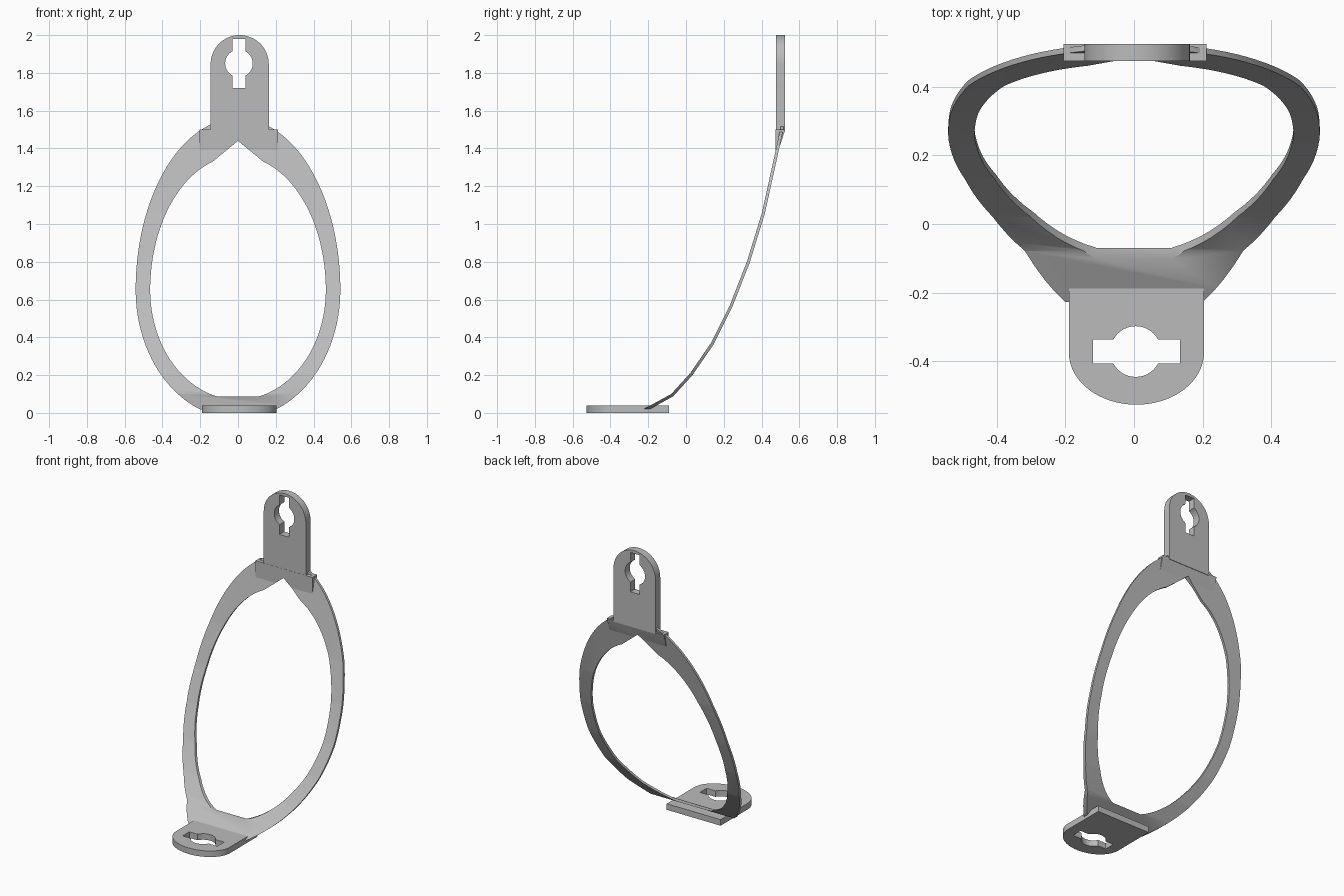
import bpy, bmesh
from math import sin, cos, pi, asin

cube = bpy.data.objects.get("Cube")
if cube:
    bpy.data.objects.remove(cube, do_unlink=True)

# One plain grey for the whole bracket
grey = bpy.data.materials.new("plain grey")
grey.use_nodes = True
grey.diffuse_color = (0.5, 0.5, 0.5, 1)
grey.node_tree.nodes["Principled BSDF"].inputs["Base Color"].default_value = grey.diffuse_color

PLACE = {"x": lambda a, b, t: (t, a, b),
         "y": lambda a, b, t: (a, t, b),
         "z": lambda a, b, t: (a, b, t)}


def prism(name, points, axis, lo, hi):
    """Extrude a closed 2D outline along an axis."""
    bm = bmesh.new()
    rings = [[bm.verts.new(PLACE[axis](a, b, t)) for a, b in points] for t in (lo, hi)]
    bm.faces.new(rings[0])
    bm.faces.new(rings[1])
    n = len(points)
    for i in range(n):
        j = (i + 1) % n
        bm.faces.new((rings[0][i], rings[0][j], rings[1][j], rings[1][i]))
    bmesh.ops.recalc_face_normals(bm, faces=bm.faces)
    mesh = bpy.data.meshes.new(name)
    bm.to_mesh(mesh)
    bm.free()
    obj = bpy.data.objects.new(name, mesh)
    obj.data.materials.append(grey)
    bpy.context.collection.objects.link(obj)
    return obj


def boolean(obj, cutter, operation):
    mod = obj.modifiers.new(operation.title(), "BOOLEAN")
    mod.object = cutter
    mod.operation = operation
    mod.solver = "EXACT"
    cutter.hide_render = True
    bpy.context.view_layer.objects.active = obj
    bpy.ops.object.modifier_apply(modifier=mod.name)


def arc(cx, cy, rx, ry, start, end, n):
    return [(cx + rx * cos(start + (end - start) * i / n),
             cy + ry * sin(start + (end - start) * i / n)) for i in range(n + 1)]


def keyhole(cx, cy, r, half, left, right):
    """Circle crossed by a slot, as one outline."""
    a = asin(half / r)
    return (arc(cx, cy, r, r, a, pi - a, 14) + [(left, cy + half), (left, cy - half)]
            + arc(cx, cy, r, r, pi + a, 2 * pi - a, 14) + [(right, cy - half), (right, cy + half)])


def egg(width, mid, up, down, top_x, low_x, peak=None):
    """Mirrored egg outline: two half ellipses with trimmed ends."""
    t0, t1 = -pi / 2 + asin(low_x / width), pi / 2 - asin(top_x / width)
    right = []
    for i in range(41):
        t = t0 + (t1 - t0) * i / 40
        right.append((width * cos(t), mid + (up if t > 0 else down) * sin(t)))
    crown = [(0, peak)] if peak else []
    return right + crown + [(-x, z) for x, z in reversed(right)]


# Curved strap: bent sheet trimmed to an egg-shaped ring
bend = [(-0.225, 0.015), (-0.18, 0.04), (-0.07, 0.1), (0.03, 0.21), (0.14, 0.37), (0.24, 0.57),
        (0.33, 0.8), (0.41, 1.06), (0.485, 1.4), (0.515, 1.54)]
back = []
for i, (y, z) in enumerate(bend):
    (ya, za), (yb, zb) = bend[max(i - 1, 0)], bend[min(i + 1, len(bend) - 1)]
    length = ((yb - ya) ** 2 + (zb - za) ** 2) ** 0.5
    back.append((y + 0.016 * (zb - za) / length, z - 0.016 * (yb - ya) / length))
shifted = [(y - 0.008, z) for y, z in bend]
strap = prism("curved_strap", shifted + [(y - 0.008, z) for y, z in reversed(back)], "x", -0.7, 0.7)
outline = prism("outline_cutter", egg(0.542, 0.65, 0.91, 0.68, 0.145, 0.2), "y", -1, 1)
opening = prism("opening_cutter", egg(0.465, 0.65, 0.71, 0.58, 0.135, 0.11, 1.44), "y", -1.2, 1.2)
boolean(strap, outline, "INTERSECT")
boolean(strap, opening, "DIFFERENCE")

# Wedge joining the strap to the upright tab
wedge = prism("joining_wedge", [(0.475, 1.5), (0.525, 1.5), (0.5, 1.42), (0.475, 1.37)],
              "x", -0.205, 0.212)
boolean(wedge, opening, "DIFFERENCE")

# Upright tab with keyhole
upper_tab = prism("upper_tab", [(-0.145, 1.49), (0.163, 1.49)]
                  + arc(0.009, 1.846, 0.154, 0.154, 0, pi, 32), "y", 0.476, 0.525)
slot = keyhole(1.85, 0.005, 0.073, 0.034, 1.72, 1.98)
upper_hole = prism("upper_hole_cutter", [(x, z) for z, x in slot], "y", 0.3, 0.7)
boolean(upper_tab, upper_hole, "DIFFERENCE")

# Flat foot tab with keyhole
foot_tab = prism("foot_tab", [(0.204, -0.09), (-0.19, -0.09)]
                 + arc(0.007, -0.375, 0.197, 0.152, pi, 2 * pi, 32), "z", 0, 0.04)
foot_hole = prism("foot_hole_cutter", keyhole(0.005, -0.372, 0.074, 0.035, -0.12, 0.134),
                  "z", -0.1, 0.2)
boolean(foot_tab, foot_hole, "DIFFERENCE")

for cutter in (outline, opening, upper_hole, foot_hole):
    bpy.data.objects.remove(cutter, do_unlink=True)

# Smooth the curved faces, keep edges crisp
bpy.ops.object.select_all(action="DESELECT")
for obj in (strap, wedge, upper_tab, foot_tab):
    obj.select_set(True)
bpy.context.view_layer.objects.active = strap
bpy.ops.object.shade_smooth_by_angle(angle=0.5)
